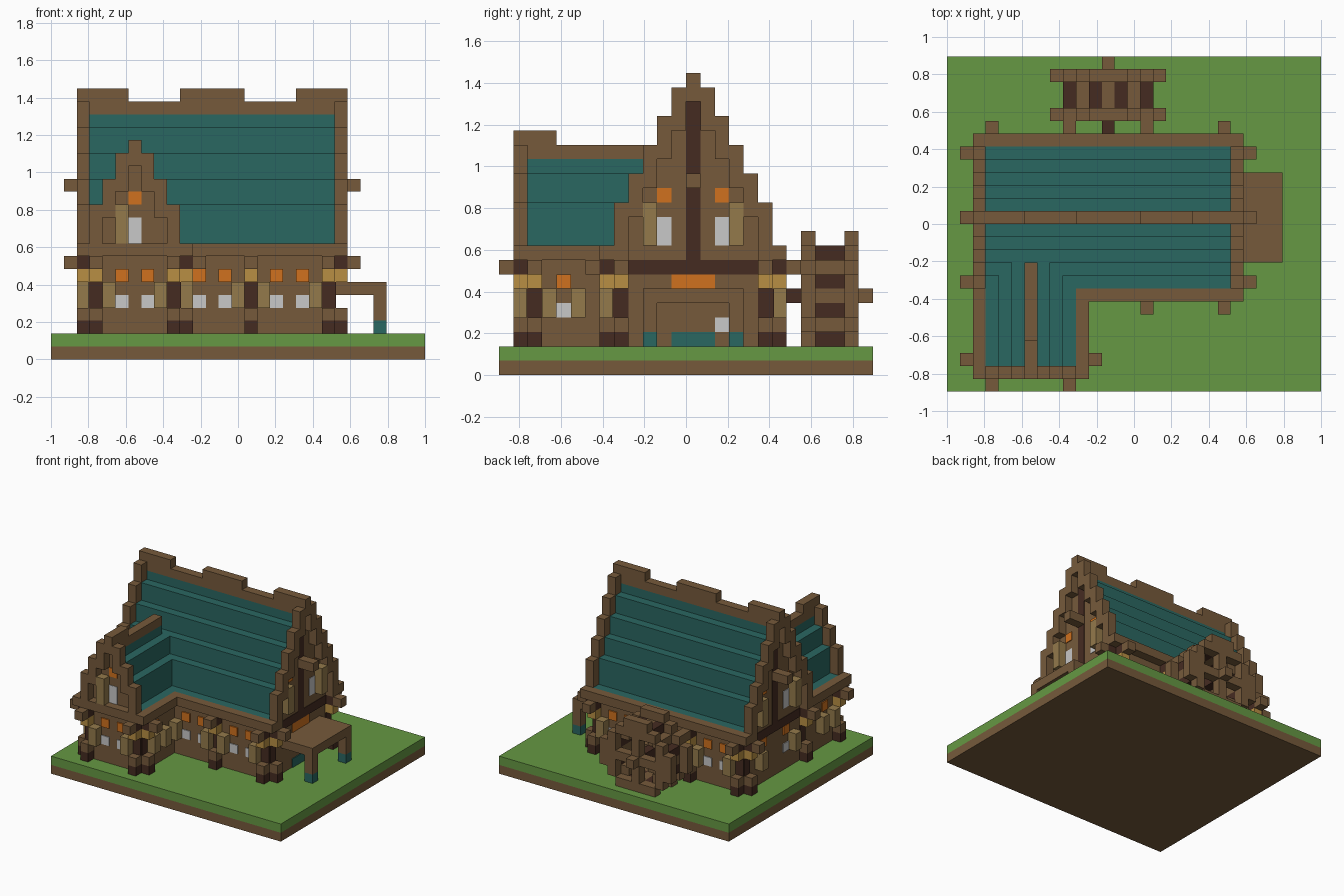
import bpy
import bmesh

if "Cube" in bpy.data.objects:
    bpy.data.objects.remove(bpy.data.objects["Cube"])

U = 2 / 29           # one block
X0, Y0 = -1.0, -13 * U


def material(name, rgb):
    lin = [((c / 255 + 0.055) / 1.055) ** 2.4 for c in rgb]
    m = bpy.data.materials.new(name)
    m.use_nodes = True
    m.diffuse_color = (*lin, 1)
    m.node_tree.nodes["Principled BSDF"].inputs["Base Color"].default_value = (*lin, 1)
    return m


MATS = [material("wood", (118, 90, 59)), material("dark_wood", (69, 43, 33)),
        material("teal_roof", (42, 103, 97)), material("grass", (102, 152, 67)),
        material("tan_shutter", (148, 122, 75)), material("golden_wood", (184, 143, 68)),
        material("lamp_orange", (208, 113, 30)), material("window_white", (200, 200, 200))]
WOOD, DARK, TEAL, GRASS, TAN, GOLD, LAMP, WHITE = range(8)
parts = {}


def box(part, mat, x, y, z):
    """Add a box given in block units."""
    bm = parts.setdefault(part, bmesh.new())
    verts = [bm.verts.new((X0 + a * U, Y0 + b * U, c * U)) for a in x for b in y for c in z]
    for q in ((0, 1, 3, 2), (4, 6, 7, 5), (0, 4, 5, 1), (2, 3, 7, 6), (0, 2, 6, 4), (1, 5, 7, 3)):
        bm.faces.new([verts[n] for n in q]).material_index = mat


def cell(part, mat, i, j, k0, k1):
    box(part, mat, (i, i + 1), (j, j + 1), (k0, k1))


def plate(part, mat, axis, plane, sign, a, k, t=0.1):
    """Panel on a wall plane; a is the span along the wall, k its height, t its depth."""
    d = tuple(sorted((plane, plane + sign * t)))
    if axis == 'x':
        box(part, mat, d, a, k)
    else:
        box(part, mat, a, d, k)


# ground
box("ground_base", WOOD, (0, 29), (0, 26), (0, 1))
box("lawn", GRASS, (0, 29), (0, 26), (1, 2))

# walls
box("main_walls", WOOD, (3, 22), (8, 19), (2, 8))
box("wing_walls", WOOD, (3, 10), (2, 8), (2, 8))

# stepped roofs: tile height by distance from the ridge, gable frame one step higher
TILE, FRAME = [19, 18, 16, 14, 12, 9], [20, 20, 18, 16, 14, 12, 9]
W_TILE, W_FRAME = [15, 14, 12, 9], [16, 16, 14, 12, 9]
for d, top in enumerate(TILE):
    box("main_roof", TEAL, (3, 22), (13 - d, 14 + d), (8, top))
for d, top in enumerate(W_TILE):
    box("wing_roof", TEAL, (6 - d, 7 + d), (2, 10), (8, top))

for d, top in enumerate(FRAME):
    low = FRAME[d + 1] - 1 if 0 < d < 6 else top - 1
    for j in {13 - d, 13 + d}:
        for i in (2, 22):
            cell("main_gable_frames", WOOD, i, j, low, top)
for d, top in enumerate(W_FRAME):
    low = W_FRAME[d + 1] - 1 if 0 < d < 4 else top - 1
    for i in {6 - d, 6 + d}:
        cell("wing_gable_frame", WOOD, i, 1, low, top)

# recessed gable walls
for d, top in enumerate(TILE):
    for plane, s in ((3, -1), (22, 1)):
        plate("main_gable_walls", WOOD, 'x', plane, s, (13 - d, 14 + d), (8, top), 0.05)
for d, top in enumerate(W_TILE):
    plate("wing_gable_wall", WOOD, 'y', 2, -1, (6 - d, 7 + d), (8, top), 0.05)

# ridges with raised caps
box("main_ridge", WOOD, (3, 22), (13, 14), (19, 20))
for a in ((2, 6), (10, 15), (19, 23)):
    box("main_ridge", WOOD, a, (13, 14), (20, 21))
box("wing_ridge", WOOD, (6, 7), (2, 10), (15, 16))
box("wing_ridge", WOOD, (6, 7), (1, 4), (16, 17))

# eaves
box("eaves", WOOD, (10, 22), (7, 8), (8, 9))
box("eaves", WOOD, (3, 22), (19, 20), (8, 9))
box("eaves", WOOD, (2, 3), (2, 7), (8, 9))
box("eaves", WOOD, (10, 11), (2, 7), (8, 9))
box("eaves", WOOD, (3, 10), (1, 2), (8, 9))

# dark timbers set into the gable walls, and ridge beam ends
for plane, s, ends in ((3, -1, (1, 3)), (22, 1, (22, 24))):
    plate("gable_timbers", DARK, 'x', plane, s, (13, 14), (8, 19))
    plate("gable_timbers", DARK, 'x', plane, s, (9, 18), (7, 8))
    box("gable_beam_ends", WOOD, ends, (13, 14), (13, 14))


# wall posts: stepped foot, dark post flush in the wall, bracket and beam end
def post(i, j, dx, dy):
    a, b = i + dx, j + dy
    cell("post_feet", DARK, a, b, 2, 3)
    cell("post_feet", WOOD, a, b, 3, 4)
    if dx:
        plate("wall_posts", DARK, 'x', i + (dx > 0), dx, (j, j + 1), (4, 6))
    else:
        plate("wall_posts", DARK, 'y', j + (dy > 0), dy, (i, i + 1), (4, 6))
    cell("post_brackets", GOLD, a, b, 6, 7)
    cell("beam_ends", DARK, a, b, 7, 8)
    cell("beam_ends", WOOD, a + dx, b + dy, 7, 8)


for i, j in ((3, 2), (9, 2), (15, 8), (21, 8)):
    post(i, j, 0, -1)
for i in (3, 9, 15, 21):
    post(i, 18, 0, 1)
for j in (2, 8, 18):
    post(3, j, -1, 0)
for i, j in ((9, 2), (21, 8), (21, 18)):
    post(i, j, 1, 0)


# windows: glass with a lamp above and open shutters standing out at the sides
def windows(axis, plane, sign, glass, shutters, k=4, tall=1, lamp=6):
    for a in glass:
        plate("window_glass", WHITE, axis, plane, sign, (a, a + 1), (k, k + tall))
        plate("lamps", LAMP, axis, plane, sign, (a, a + 1), (lamp, lamp + 1), 0.14)
    for a in shutters:
        plate("shutters", TAN, axis, plane, sign, (a, a + 1), (k, k + tall + 1), 1)


windows('y', 2, -1, (5, 7), (4, 8))
for c in (12, 18):
    windows('y', 8, -1, (c - 1, c + 1), (c - 2, c + 2))
for c in (6, 12, 18):
    windows('y', 19, 1, (c - 1, c + 1), (c - 2, c + 2))
windows('x', 10, 1, (4,), (3, 5))
windows('x', 3, -1, (4,), (3, 5))
windows('x', 3, -1, (11, 15), (10, 16))
windows('y', 2, -1, (6,), (5,), 9, 2, 12)
for plane, s in ((3, -1), (22, 1)):
    windows('x', plane, s, (11, 15), (10, 16), 9, 2, 12)

# side entrance
plate("door_sill", TEAL, 'x', 22, 1, (12, 15), (2, 3))
plate("door_glass", WHITE, 'x', 22, 1, (15, 16), (3, 4))
plate("door_lamp", LAMP, 'x', 22, 1, (12, 15), (6, 7))

# porch
box("porch_roof", WOOD, (22, 26), (10, 17), (5, 6))
for j in (10, 16):
    cell("porch_posts", TEAL, 25, j, 2, 3)
    cell("porch_posts", WOOD, 25, j, 3, 5)

# water wheel: two rims with spokes, paddles between, axle through the hub
for dx in range(-4, 5):
    for dz in range(-3, 5):
        r = dx * dx + dz * dz
        i, k = 12 + dx, 5 + dz
        if 10 <= r <= 17 or dx == 0 or dz == 0:
            for j in (21, 24):
                cell("wheel_rims", WOOD, i, j, k, k + 1)
        if 8 <= r <= 10:
            box("wheel_paddles", DARK if r == 10 else WOOD,
                (i, i + 1), (22, 24), (k, k + 1))
box("wheel_axle", DARK, (12, 13), (19, 24), (5, 6))
cell("wheel_axle", WOOD, 12, 25, 5, 6)

# turn every part into an object with only the materials it uses
for name, bm in parts.items():
    bmesh.ops.recalc_face_normals(bm, faces=bm.faces)
    used = sorted({f.material_index for f in bm.faces})
    for f in bm.faces:
        f.material_index = used.index(f.material_index)
    mesh = bpy.data.meshes.new(name)
    bm.to_mesh(mesh)
    bm.free()
    for n in used:
        mesh.materials.append(MATS[n])
    bpy.context.scene.collection.objects.link(bpy.data.objects.new(name, mesh))
